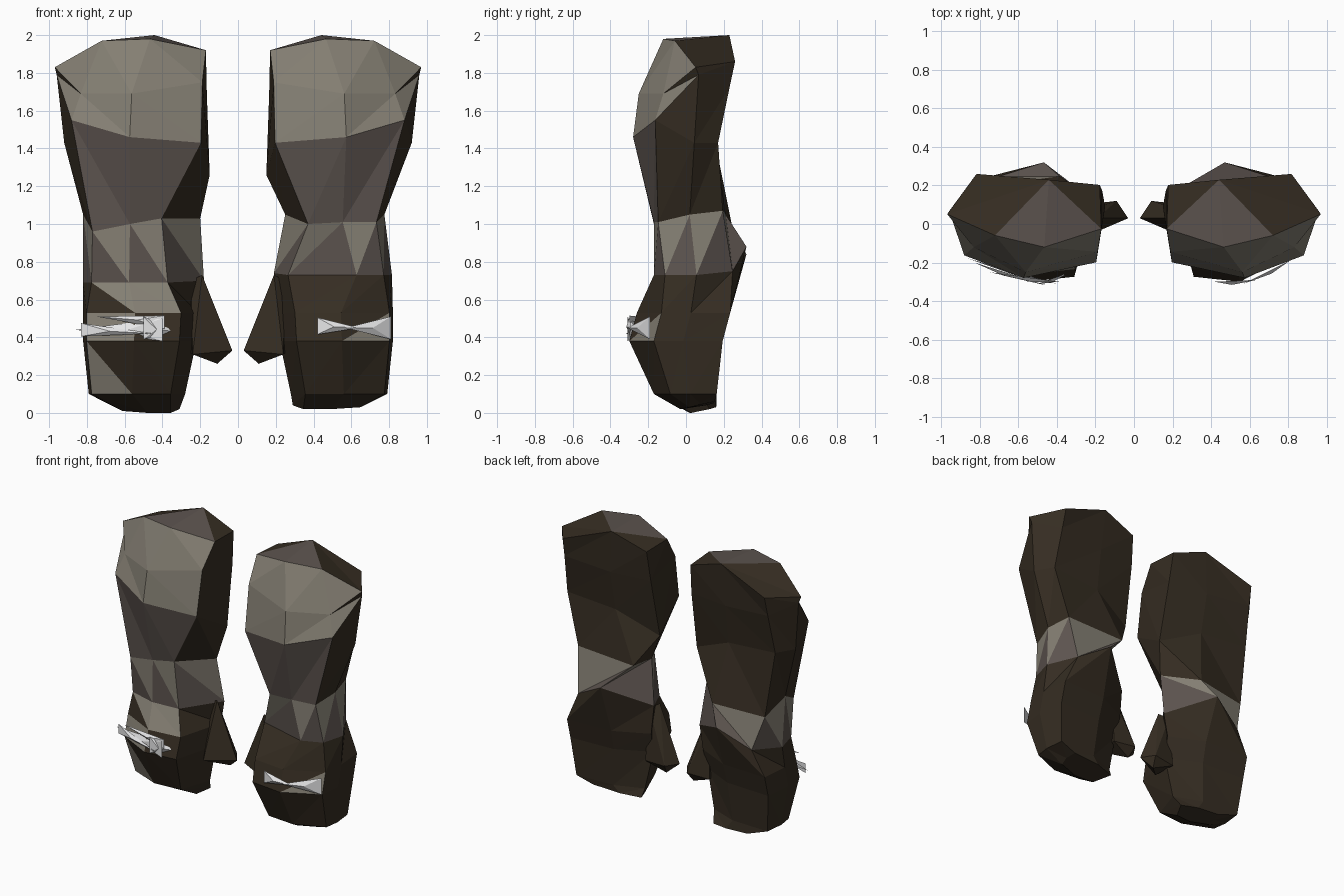
import bpy
import bmesh
from mathutils import Vector

cube = bpy.data.objects.get("Cube")
if cube:
    bpy.data.objects.remove(cube, do_unlink=True)


def make_material(name, rgb):
    mat = bpy.data.materials.new(name)
    mat.use_nodes = True
    mat.diffuse_color = (*rgb, 1)
    mat.node_tree.nodes["Principled BSDF"].inputs["Base Color"].default_value = (*rgb, 1)
    return mat


SKIN = (make_material("taupe grey", (0.23, 0.21, 0.17)),
        make_material("dark brown leather", (0.036, 0.026, 0.016)),
        make_material("dusky mauve grey", (0.108, 0.088, 0.078)))
GREY, BROWN, MAUVE = range(3)
SILVER = make_material("pale steel", (0.85, 0.85, 0.86))

# Cross-sections as (across, depth) fractions, running inner front, front,
# outer front, outer side, outer back, middle back, inner back
RIM = [(0, .25), (.37, 0), (.69, .16), (1, .45), (.81, 1), (.34, .92), (.01, .85)]
BULGE = [(.03, .22), (.5, 0), (.84, .27), (1, .66), (.83, 1), (.38, .96), (0, .88)]
SLEEVE = [(.06, .18), (.55, 0), (.95, .26), (1, .72), (.9, 1), (.4, .98), (0, .82)]
WRIST = [(.23, .02), (.58, 0), (.92, .06), (1, .5), (.93, .96), (.06, 1), (0, .55)]
RIGHT_WRIST = [(.33, .02), (.6, 0)] + WRIST[2:5] + [(.3, 1.1), (0, .55)]
CUFF = [(.12, .2), (.7, 0), (.93, .12), (1, .46), (.82, .85), (.45, 1), (0, .55)]
RIGHT_CUFF = [(.3, .03), (.62, 0)] + CUFF[2:]
HAND = [(.15, .05), (.55, 0), (.97, .25), (1, .55), (.97, .95), (.4, .92), (0, .7)]

# Height changes round a ring
LEVEL = [0] * 7
RIM_DROP = [-.06, 0, -.01, -.15, -.12, .02, -.07]
BULGE_LIFT = [.06, 0, 0, .1, .03, 0, 0]
SLEEVE_DROP = [-.03, 0, .09, -.03, -.03, -.06, -.2]
WRIST_DROP = [-.03, -.02, -.02, .02, .04, .02, .02]
RIGHT_WRIST_DROP = [0, -.03, -.07, .02, -.08, -.06, 0]
CUFF_LIFT = [0, 0, 0, 0, .02, .15, .01]
SOLE_LIFT = [0, 0, .01, .03, .04, .03, .02]


def stations(wrist, cuff, sole):
    """Rings from top to bottom: (z, inner x, outer x, front y, back y), section, lift."""
    return [
        ((1.98, .17, .97, -.12, .26), RIM, RIM_DROP),
        ((1.69, .165, .96, -.25, .23), BULGE, BULGE_LIFT),
        ((1.46, .15, .92, -.28, .17), SLEEVE, SLEEVE_DROP),
        wrist,
        cuff,
        ((.53, .21, .82, -.26, .26), HAND, LEVEL),
        ((.38, .22, .82, -.30, .22), HAND, LEVEL),
        ((.10, .28, .79, -.17, .18), HAND, LEVEL),
        (sole, HAND, SOLE_LIFT),
    ]


def finish(bm, name, mats):
    bmesh.ops.recalc_face_normals(bm, faces=bm.faces[:])
    mesh = bpy.data.meshes.new(name)
    bm.to_mesh(mesh)
    bm.free()
    for mat in mats:
        mesh.materials.append(mat)
    obj = bpy.data.objects.new(name, mesh)
    bpy.context.collection.objects.link(obj)
    return obj


def skin_colour(row, strip, lower, patches):
    """Colour of one triangle from its row, strip and half of the cell."""
    if row == 3:
        return MAUVE if lower else GREY
    if row == 2 and strip < 2:
        return MAUVE
    if row < 2 and (strip < 2 or (strip == 2 and not lower)):
        return GREY
    return GREY if (row, strip, lower) in patches else BROWN


def build_gauntlet(name, side, rings, patches):
    bm = bmesh.new()
    rows = []
    for (z, x_in, x_out, y_front, y_back), section, lift in rings:
        rows.append([
            bm.verts.new((side * (x_in + u * (x_out - x_in)),
                          y_front + v * (y_back - y_front), z + dz))
            for (u, v), dz in zip(section, lift)])

    def face(verts, colour):
        bm.faces.new(verts).material_index = colour

    # Faceted skin, two triangles to a cell
    for r, (up, low) in enumerate(zip(rows, rows[1:])):
        for i in range(7):
            j = (i + 1) % 7
            face((up[i], up[j], low[i]), skin_colour(r, i, False, patches))
            face((up[j], low[j], low[i]), skin_colour(r, i, True, patches))
    # Top cap fans out from the middle of the back edge
    rim = rows[0]
    for i in (0, 1, 2, 3, 6):
        face((rim[5], rim[i], rim[(i + 1) % 7]), MAUVE if i < 2 else BROWN)
    face(rows[-1], BROWN)
    return finish(bm, name, SKIN)


def build_hull(name, side, points, mat):
    bm = bmesh.new()
    for x, y, z in points:
        bm.verts.new((side * x, y, z))
    bmesh.ops.convex_hull(bm, input=bm.verts[:])
    loose = [v for v in bm.verts if not v.link_faces]
    bmesh.ops.delete(bm, geom=loose, context="VERTS")
    return finish(bm, name, (mat,))


def build_blade(name, side, tip, base, half_height):
    """Thin steel shard widening from its tip to its base."""
    tip, base = Vector(tip), Vector(base)
    rise = Vector((0, 0, half_height))
    ridge = tip.lerp(base, .6) + Vector((0, -.02, 0))
    return build_hull(name, side, (tip, base + rise, base - rise, ridge), SILVER)


# Grey patches round the knuckles differ between the hands
build_gauntlet("left_gauntlet", 1, stations(
    ((1.03, .25, .775, -.17, .21), WRIST, WRIST_DROP),
    ((.73, .19, .815, -.17, .32), CUFF, CUFF_LIFT),
    (.02, .29, .66, -.03, .16)), {(5, 1, True)})
build_gauntlet("right_gauntlet", -1, stations(
    ((1.03, .20, .82, -.17, .21), RIGHT_WRIST, RIGHT_WRIST_DROP),
    ((.69, .18, .82, -.17, .32), RIGHT_CUFF, CUFF_LIFT),
    (0, .31, .62, .02, .17)),
    {(4, 0, False), (4, 0, True), (4, 1, False),
     (5, 1, False), (5, 1, True), (6, 1, True)})

# Thumbs, wedges hanging from the inner edge of each cuff
THUMB = [(.19, .03, .73), (.25, .07, .7), (.03, .03, .33), (.09, .12, .33),
         (.11, .07, .26), (.24, -.06, .31), (.26, .1, .32)]
for label, side in (("left", 1), ("right", -1)):
    build_hull(label + "_thumb", side, THUMB, SKIN[BROWN])

# Knuckle blades
BLADES = {
    "left": (1, [((.64, -.29, .45), (.42, -.30, .46), .045),
                 ((.57, -.31, .45), (.81, -.19, .45), .06)]),
    "right": (-1, [((.86, -.18, .44), (.40, -.31, .44), .06),
                   ((.75, -.25, .51), (.39, -.30, .48), .035),
                   ((.33, -.25, .43), (.50, -.31, .45), .06),
                   ((.45, -.32, .42), (.83, -.20, .44), .035)]),
}
for label, (side, shards) in BLADES.items():
    for n, (tip, base, half) in enumerate(shards, 1):
        build_blade(f"{label}_knuckle_blade_{n}", side, tip, base, half)
